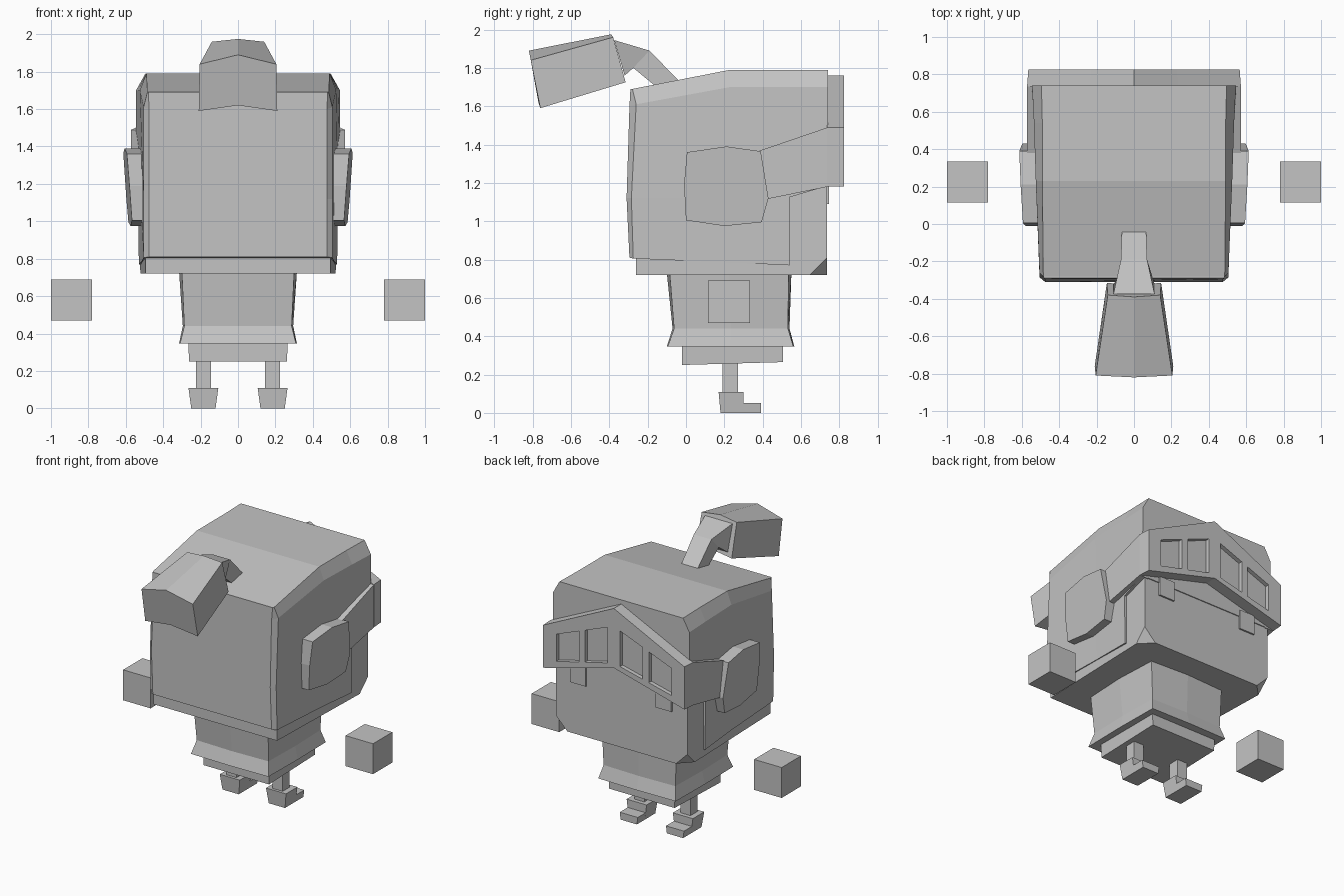
import bpy, bmesh

cube = bpy.data.objects.get("Cube")
if cube:
    bpy.data.objects.remove(cube, do_unlink=True)

grey = bpy.data.materials.new("light_grey")
grey.use_nodes = True
GREY = (0.55, 0.55, 0.55, 1)
grey.diffuse_color = GREY
grey.node_tree.nodes["Principled BSDF"].inputs["Base Color"].default_value = GREY


def finish(name, bm, mirror=False):
    """Turn a bmesh into a flat-shaded object, optionally mirrored across x."""
    bmesh.ops.remove_doubles(bm, verts=bm.verts, dist=0.0005)
    bmesh.ops.recalc_face_normals(bm, faces=bm.faces)
    me = bpy.data.meshes.new(name)
    bm.to_mesh(me)
    bm.free()
    me.materials.append(grey)
    ob = bpy.data.objects.new(name, me)
    bpy.context.collection.objects.link(ob)
    if mirror:
        mod = ob.modifiers.new("mirror", 'MIRROR')
        mod.use_axis[0] = True
    return ob


def loft(rings):
    """Closed solid through rings of equal point count."""
    bm = bmesh.new()
    vs = [[bm.verts.new(p) for p in r] for r in rings]
    n = len(vs[0])
    for a, b in zip(vs, vs[1:]):
        for i in range(n):
            j = (i + 1) % n
            bm.faces.new((a[i], a[j], b[j], b[i]))
    bm.faces.new(vs[0][::-1])
    bm.faces.new(vs[-1])
    return bm


def rect(x0, x1, y0, y1, z):
    return [(x0, y0, z), (x1, y0, z), (x1, y1, z), (x0, y1, z)]


def box(name, x, y, z, mirror=False):
    return finish(name, loft([rect(*x, *y, z[0]), rect(*x, *y, z[1])]), mirror)


def both(half):
    """Close a half ring by reflecting it across x."""
    return half + [(-x, y, z) for x, y, z in reversed(half)]


# Head core, with the two lower face corners cut off
bm = loft([rect(-.495, .495, -.26, .735, .72), rect(-.495, .495, -.26, .735, 1.6)])
for v in bm.verts:
    if v.co.y > 0:
        v.co.x *= 1.06
corners = [v for v in bm.verts if v.co.y > 0 and v.co.z < 1]
bmesh.ops.bevel(bm, geom=corners, offset=.09, segments=1, affect='VERTICES')
finish("head", bm)

# Hair shell, stepped up in front of the cheeks
hair = [
    [(.48, -.29, 1.69), (.475, -.295, 1.60), (.475, -.31, 1.12), (.475, -.295, .81)],
    [(.485, -.28, 1.69), (.505, -.26, 1.61), (.505, -.285, 1.12), (.505, -.275, .805)],
    [(.49, .23, 1.79), (.525, .23, 1.70), (.52, .23, 1.12), (.515, .23, .785)],
    [(.49, .54, 1.79), (.535, .54, 1.70), (.535, .54, 1.14), (.53, .54, .77)],
    [(.49, .541, 1.79), (.535, .541, 1.70), (.535, .541, 1.14), (.535, .541, 1.125)],
    [(.495, .74, 1.79), (.545, .74, 1.70), (.548, .74, 1.20), (.548, .74, 1.185)],
]
finish("hair", loft([both(r) for r in hair]))

# Ponytail stem and flared tail block
stem = [[(.065, -.04, 1.735), (.065, -.16, 1.705)],
        [(.07, -.19, 1.89), (.07, -.275, 1.80)],
        [(.11, -.375, 1.945), (.11, -.32, 1.76)]]
finish("ponytail_stem", loft([both(r) for r in stem]))


def tail_ring(top_mid, top, low, low_mid):
    return [(0, *top_mid), top, low, (0, *low_mid),
            (-low[0], *low[1:]), (-top[0], *top[1:])]


finish("ponytail", loft([
    tail_ring((-.39, 1.975), (.14, -.38, 1.96), (.145, -.315, 1.725), (-.325, 1.74)),
    tail_ring((-.82, 1.89), (.205, -.81, 1.84), (.21, -.76, 1.59), (-.77, 1.62))]))

# Ear covers
ear = [(.005, 1.36), (.21, 1.39), (.39, 1.365), (.43, 1.12),
       (.395, .995), (.20, .975), (0, 1.005), (-.01, 1.19)]
finish("ear_covers", loft([
    [(.50, y, z) for y, z in ear],
    [(.59 + .015 * (z - 1.18) / .2 + .01 * (y - .2) / .2, y, z) for y, z in ear]]), True)

# Visor: chevron front with recessed panes
bm = bmesh.new()
xs = [0, .05, .23, .28, .46, .565]


def rows(x):
    return (1.33 - .265 * x, 1.365 - .24 * x, 1.63 - .39 * x, 1.76 - .48 * x)


front = [[bm.verts.new((x, .825, z)) for z in rows(x)] for x in xs]
back = [[bm.verts.new((x * 1.012, .735, z)) for z in rows(x)] for x in xs]
panes = []
for i in range(5):
    for j in range(3):
        f = bm.faces.new((front[i][j], front[i][j + 1], front[i + 1][j + 1], front[i + 1][j]))
        bm.faces.new((back[i][j], back[i + 1][j], back[i + 1][j + 1], back[i][j + 1]))
        if j == 1 and i in (1, 3):
            panes.append(f)
    for j in (0, 3):
        bm.faces.new((front[i][j], front[i + 1][j], back[i + 1][j], back[i][j]))
for j in range(3):
    bm.faces.new((front[5][j], front[5][j + 1], back[5][j + 1], back[5][j]))
bmesh.ops.recalc_face_normals(bm, faces=bm.faces)
bm.normal_update()
for f in panes:
    if f.normal.y < 0:
        f.normal_flip()
# Sink each pane straight back
for f in panes:
    new = bmesh.ops.extrude_discrete_faces(bm, faces=[f])["faces"][0]
    rim = list(f.verts) if f.is_valid else None
    inner = list(new.verts)
    outer = [min((v for c in front for v in c), key=lambda v: (v.co - w.co).length)
             for w in inner]
    for w in inner:
        w.co.y -= .03
    for k in range(4):
        m = (k + 1) % 4
        quad = (outer[k], outer[m], inner[m], inner[k])
        if bm.faces.get(quad) is None:
            bm.faces.new(quad)
finish("visor", bm, True)

# Visor side arms
arm = [(.36, 1.36), (.74, 1.49), (.74, 1.18), (.42, 1.115)]
finish("visor_arms", loft([[(.50, y, z) for y, z in arm],
                           [(.571, y, z) for y, z in arm]]), True)

# Eyes
box("eyes", (.28, .405), (.72, .747), (1.09, 1.23), True)


# Coat body with slightly bowed sides and a flared hem
def coat_ring(x, y0, y1, z, bow=.015):
    ym = (y0 + y1) / 2
    return [(-x + bow, y0 + bow, z), (0, y0, z), (x - bow, y0 + bow, z), (x, ym, z),
            (x - bow, y1 - bow, z), (0, y1, z), (-x + bow, y1 - bow, z), (-x, ym, z)]


finish("coat", loft([coat_ring(.315, -.10, .565, .347, .005),
                     coat_ring(.295, -.07, .54, .44, .008),
                     coat_ring(.315, -.10, .55, .73)]))

# Hips
bm = loft([rect(-.262, .262, -.02, .505, .25), rect(-.265, .265, -.02, .505, .35)])
for v in bm.verts:
    if v.co.y > 0 and v.co.z < .3:
        v.co.z += .015
finish("hips", bm)

# Legs, shoes, toes and floating hands
box("legs", (.145, .225), (.19, .27), (.09, .27), True)
finish("shoes", loft([rect(.12, .25, .18, .30, 0), rect(.105, .265, .17, .30, .11)]), True)
finish("toes", loft([rect(.12, .25, .295, .39, 0), rect(.113, .257, .295, .39, .052)]), True)
box("hands", (.78, 1.0), (.115, .335), (.47, .69), True)
